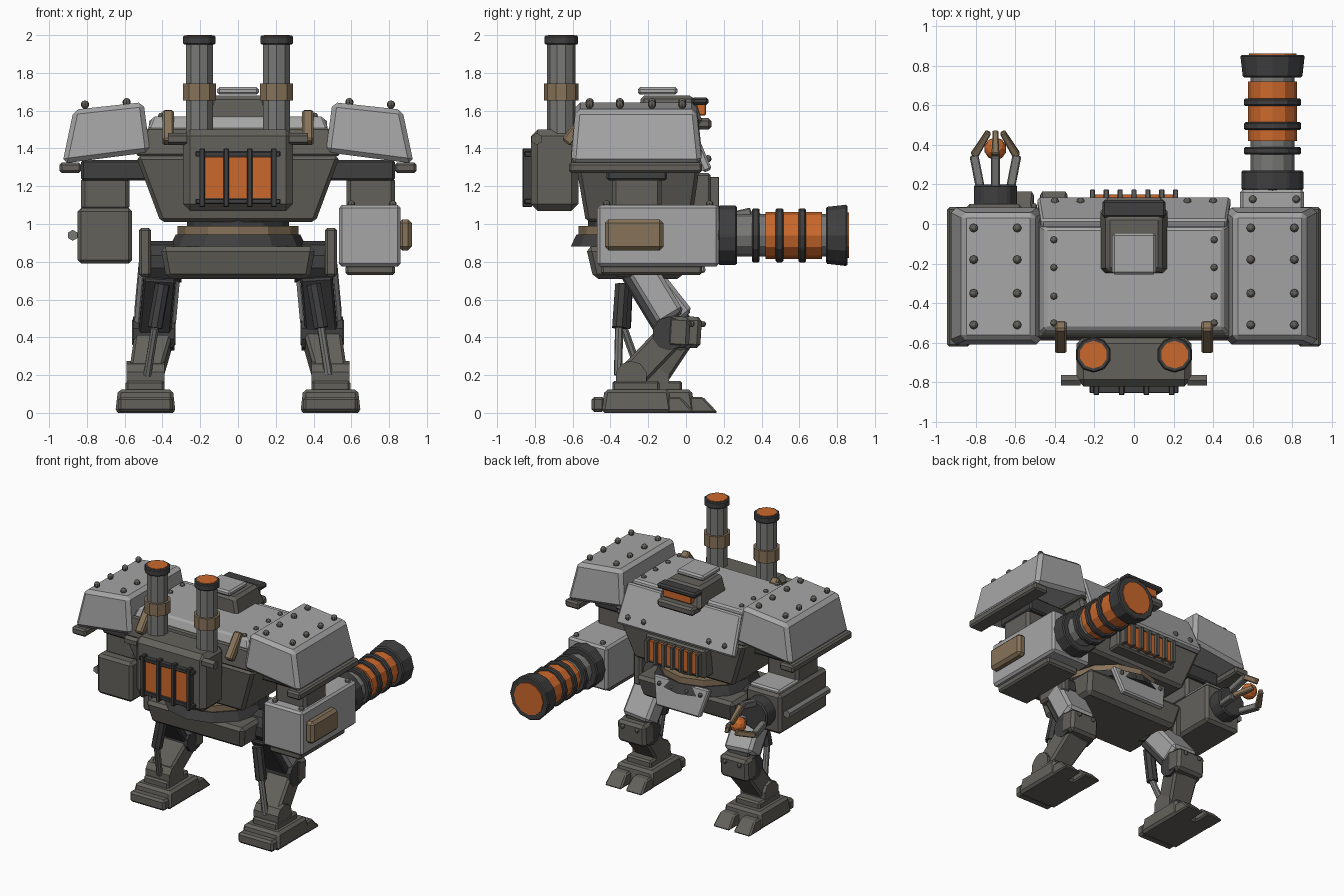
import bpy, bmesh
from mathutils import Vector as V, Matrix

if "Cube" in bpy.data.objects:
    bpy.data.objects.remove(bpy.data.objects["Cube"])

def material(name, *rgb):
    m = bpy.data.materials.new(name)
    m.diffuse_color = (*rgb, 1)
    m.use_nodes = True
    m.node_tree.nodes["Principled BSDF"].inputs["Base Color"].default_value = m.diffuse_color
    return m

LIGHT = material("light_armour", .38, .38, .38)
BODY = material("body_grey", .125, .12, .105)
DARK = material("dark_grey", .05, .05, .05)
STEEL = material("steel", .19, .19, .185)
BROWN = material("brown", .24, .17, .10)
GLOW = material("orange", .6, .14, .025)

def finish(name, bm, mat, bevel=0):
    bmesh.ops.recalc_face_normals(bm, faces=bm.faces)
    me = bpy.data.meshes.new(name)
    bm.to_mesh(me)
    bm.free()
    me.materials.append(mat)
    ob = bpy.data.objects.new(name, me)
    bpy.context.collection.objects.link(ob)
    if bevel:
        mod = ob.modifiers.new("bevel", 'BEVEL')
        mod.width, mod.segments = bevel, 1
    return ob

def hexa(name, pts, mat, bevel=.012):
    """Solid from four bottom and four top corners."""
    bm = bmesh.new()
    v = [bm.verts.new(p) for p in pts]
    for f in ((3, 2, 1, 0), (4, 5, 6, 7), (0, 1, 5, 4), (1, 2, 6, 5), (2, 3, 7, 6), (3, 0, 4, 7)):
        bm.faces.new([v[i] for i in f])
    return finish(name, bm, mat, bevel)

def rect(x0, x1, y0, y1, z):
    return [(x0, y0, z), (x1, y0, z), (x1, y1, z), (x0, y1, z)]

def frustum(name, b, t, mat, bevel=.012):
    return hexa(name, rect(*b) + rect(*t), mat, bevel)

def box(name, x0, x1, y0, y1, z0, z1, mat, bevel=.012):
    return frustum(name, (x0, x1, y0, y1, z0), (x0, x1, y0, y1, z1), mat, bevel)

def beam(name, p0, p1, w, h, mat, bevel=.01, taper=1):
    """Box along p0-p1; w is across x, h is across the other way."""
    p0, p1 = V(p0), V(p1)
    d = (p1 - p0).normalized()
    u = V((1, 0, 0))
    u = (u - d * u.dot(d)).normalized()
    v = d.cross(u) * h / 2
    pts = [p + u * w / 2 * k * a + v * b for p, k in ((p0, 1), (p1, taper))
           for a, b in ((-1, -1), (1, -1), (1, 1), (-1, 1))]
    return hexa(name, pts, mat, bevel)

def cyl(name, p0, p1, r, mat, r2=None, n=12, bevel=0):
    p0, p1 = V(p0), V(p1)
    d = p1 - p0
    mtx = Matrix.Translation((p0 + p1) / 2) @ d.to_track_quat('Z', 'Y').to_matrix().to_4x4()
    bm = bmesh.new()
    bmesh.ops.create_cone(bm, cap_ends=True, segments=n, radius1=r, radius2=r2 or r,
                          depth=d.length, matrix=mtx)
    return finish(name, bm, mat, bevel)

def rivets(name, pts, r=.022):
    bm = bmesh.new()
    for p in pts:
        bmesh.ops.create_uvsphere(bm, u_segments=8, v_segments=6, radius=r, matrix=Matrix.Translation(p))
    return finish(name, bm, BODY)

# Torso
frustum("torso_lower", (-.41, .41, -.53, .03, 1.01), (-.54, .54, -.59, .08, 1.36), BODY, .02)
frustum("torso_upper", (-.54, .54, -.59, .08, 1.36), (-.48, .48, -.57, .0, 1.51), BODY, .01)
frustum("top_plate", (-.48, .48, -.56, .0, 1.5), (-.45, .45, -.53, -.02, 1.57), LIGHT)
beam("chest_plate", (0, .0, 1.55), (0, .115, 1.28), .94, .05, LIGHT, .012, 1.04)
rivets("top_rivets", [(s * .405, y, 1.572) for s in (-1, 1) for y in (-.08, -.22, -.365, -.5)], .018)
rivets("chest_rivets", [(x, .115, 1.345) for x in (-.4, -.27, .27, .4)], .02)

# Chest grille
box("grille_frame", -.25, .25, .02, .13, 1.06, 1.27, BODY)
box("grille_glow", -.21, .21, .1, .15, 1.09, 1.24, GLOW, 0)
for i in range(7):
    x = -.21 + .07 * i
    box("grille_bar", x - .013, x + .013, .12, .175, 1.08, 1.25, BODY, .004)

# Cockpit hatch and visor
frustum("hatch", (-.175, .175, -.25, .09, 1.53), (-.14, .14, -.24, .04, 1.68), BODY, .02)
box("hatch_lid", -.11, .11, -.255, -.045, 1.685, 1.725, LIGHT)
box("visor_brim", -.16, .16, .03, .12, 1.63, 1.67, DARK)
box("visor_glow", -.115, .115, .03, .105, 1.575, 1.635, GLOW, .004)
box("visor_chin", -.15, .15, .03, .135, 1.5, 1.56, BODY, .015)

# Furnace with grate
box("furnace", -.29, .29, -.82, -.57, 1.07, 1.5, BODY, .035)
for x in (-.125, 0, .125):
    box("furnace_glow", x - .055, x + .055, -.84, -.81, 1.135, 1.355, GLOW, 0)
for x in (-.19, -.0625, .0625, .19):
    box("grate_upright", x - .014, x + .014, -.865, -.815, 1.09, 1.4, DARK, .004)
for z in (1.12, 1.37):
    box("grate_crossbar", -.225, .225, -.855, -.815, z - .013, z + .013, DARK, .004)

for s in (-1, 1):
    # Chimneys and back pipes
    x = s * .205
    cyl("chimney", (x, -.66, 1.45), (x, -.66, 1.96), .075, STEEL, n=10)
    cyl("chimney_collar", (x, -.66, 1.655), (x, -.66, 1.745), .092, BROWN, n=10)
    cyl("chimney_cap", (x, -.66, 1.95), (x, -.66, 1.997), .09, DARK, n=10, bevel=.006)
    cyl("chimney_glow", (x, -.66, 1.96), (x, -.66, 2.0), .07, GLOW, n=10)
    cyl("furnace_peg", (s * .27, -.79, 1.45), (s * .37, -.79, 1.45), .031, BODY, n=6)
    beam("exhaust_pipe", (s * .37, -.635, 1.43), (s * .37, -.51, 1.59), .06, .06, BROWN)

    # Shoulder pads
    pad = []
    for y0, y1, xo, zo, xi, zi in ((-.61, .085, .93, 1.32, .465, 1.38), (-.585, .055, .87, 1.605, .5, 1.645)):
        pad += [(s * xo, y0, zo), (s * xi, y0, zi), (s * xi, y1, zi), (s * xo, y1, zo)]
    hexa("shoulder_pad", pad, LIGHT, .025)
    a, b = sorted((s * .83, s * .945))
    box("shoulder_rim", a, b, -.62, .085, 1.27, 1.325, BODY)
    rivets("shoulder_rivets", [(s * rx, y, rz) for rx, rz in ((.81, 1.632), (.59, 1.645))
                               for y in (-.02, -.18, -.35, -.51)])
    a, b = sorted((s * .46, s * .83))
    box("shoulder_link", a, b, -.42, -.1, 1.23, 1.34, DARK)
    a, b = sorted((s * .575, s * .83))
    box("upper_arm", a, b, -.39, -.13, 1.07, 1.25, BODY, .02)

# Waist and pelvis
cyl("waist_core", (0, -.25, .88), (0, -.25, 1.03), .27, DARK, n=12)
cyl("waist_ring", (0, -.25, .945), (0, -.25, .99), .32, BROWN, n=12)
cyl("waist_base", (0, -.25, .88), (0, -.25, .945), .36, DARK, r2=.33, n=12)
frustum("pelvis", (-.38, .38, -.49, -.02, .71), (-.41, .41, -.53, .03, .88), BODY, .025)
beam("skirt_plate", (0, .035, .94), (0, .085, .74), .46, .045, LIGHT, .01, .78)
rivets("skirt_rivets", [(x, .075, .9) for x in (-.17, -.06, .06, .17)], .016)

# Legs: the one at -x steps forward
for s, dy, ky in ((-1, 0, -.01), (1, -.12, -.07)):
    X = lambda a, b: sorted((s * a, s * b))
    box("hip_plate", *X(.46, .525), -.38, -.12, .72, .98, BODY, .015)
    cyl("hip_joint", (s * .3, -.25, .8), (s * .48, -.25, .8), .11, DARK, n=10)
    hip, knee, ankle = V((s * .415, -.27, .75)), V((s * .445, ky, .42)), V((s * .49, dy - .17, .19))
    beam("thigh", hip, knee, .17, .16, DARK)
    off = V((0, .03, .02))
    beam("thigh_armour", hip + off, hip.lerp(knee, .82) + off, .22, .15, LIGHT, .02)
    cyl("knee_joint", knee - V((.11, .02, 0)), knee + V((.11, -.02, 0)), .09, DARK, n=10)
    beam("knee_cap", knee + V((0, .035, .09)), knee + V((0, .025, -.075)), .23, .12, BODY, .02)
    rivets("knee_rivets", [knee + V((x, .1, .05)) for x in (-.06, .06)], .016)
    beam("shin", knee - V((0, .02, .02)), ankle, .2, .15, BODY, .015, .85)
    cyl("ankle", ankle - V((.1, 0, 0)), ankle + V((.1, 0, 0)), .085, BODY, n=10)
    box("ankle_base", *X(.39, .595), dy - .27, dy - .02, .1, .17, BODY)
    low, mid, top = (s * .48, dy - .24, .2), (s * .44, -.33 + dy * .2, .45), (s * .40, -.32 + dy * .15, .68)
    cyl("piston_rod", low, mid, .022, STEEL, n=8)
    cyl("piston_sleeve", mid, top, .04, DARK, n=8)
    # Feet
    frustum("foot", (*X(.33, .65), dy - .33, dy + .05, 0), (*X(.345, .635), dy - .31, dy + .03, .125), BODY, .018)
    box("heel", *X(.345, .635), dy - .38, dy - .31, .005, .085, BODY, .015)
    for a, b in ((.335, .475), (.505, .645)):
        frustum("toe", (*X(a, b), dy + .02, dy + .17, 0), (*X(a + .01, b - .01), dy + .02, dy + .09, .085), BODY, .01)

# Cannon arm
box("cannon_housing", .535, .86, -.47, .175, .775, 1.1, LIGHT, .015)
box("cannon_underside", .57, .83, -.45, .085, .73, .785, BODY)
box("cannon_side_panel", .85, .92, -.43, -.12, .86, 1.025, BROWN, .02)
rivets("housing_rivets", [(x, y, 1.105) for x in (.6, .82) for y in (.125, -.42)], .02)
for name, y0, y1, r, r2, mat in (
        ("cannon_collar", .17, .27, .158, .158, DARK), ("cannon_barrel", .26, .75, .112, .112, STEEL),
        ("cannon_ring", .35, .39, .145, .145, DARK), ("cannon_ring", .475, .515, .145, .145, DARK),
        ("cannon_ring", .595, .635, .145, .145, DARK), ("cannon_coil", .42, .72, .124, .124, GLOW),
        ("cannon_muzzle", .74, .855, .15, .163, DARK), ("muzzle_glow", .8, .862, .12, .12, GLOW)):
    cyl(name, (.7, y0, .94), (.7, y1, .94), r, mat, r2, 12, .008 if mat == DARK else 0)

# Claw arm
box("claw_forearm", -.85, -.56, -.46, .1, .79, 1.085, BODY, .02)
box("forearm_plate", -.83, -.58, -.18, .08, 1.075, 1.11, LIGHT)
cyl("forearm_rail", (-.875, -.42, .94), (-.875, .06, .94), .029, STEEL, n=6)
cyl("claw_cuff", (-.7, .08, .94), (-.7, .2, .94), .115, DARK, n=10, bevel=.01)
bm = bmesh.new()
bmesh.ops.create_icosphere(bm, subdivisions=2, radius=.057, matrix=Matrix.Translation((-.7, .38, .94)))
finish("claw_core", bm, GLOW)
for k in range(3):
    spin = Matrix.Rotation(k * 2.0944, 3, 'Y')
    a, b, c = [V((-.7, 0, .94)) + spin @ V(p) for p in ((0, .19, .09), (0, .345, .125), (0, .465, .04))]
    beam("finger_base", a, b, .045, .045, STEEL, .006)
    beam("finger_tip", b, c, .04, .04, BROWN, .006, .7)
